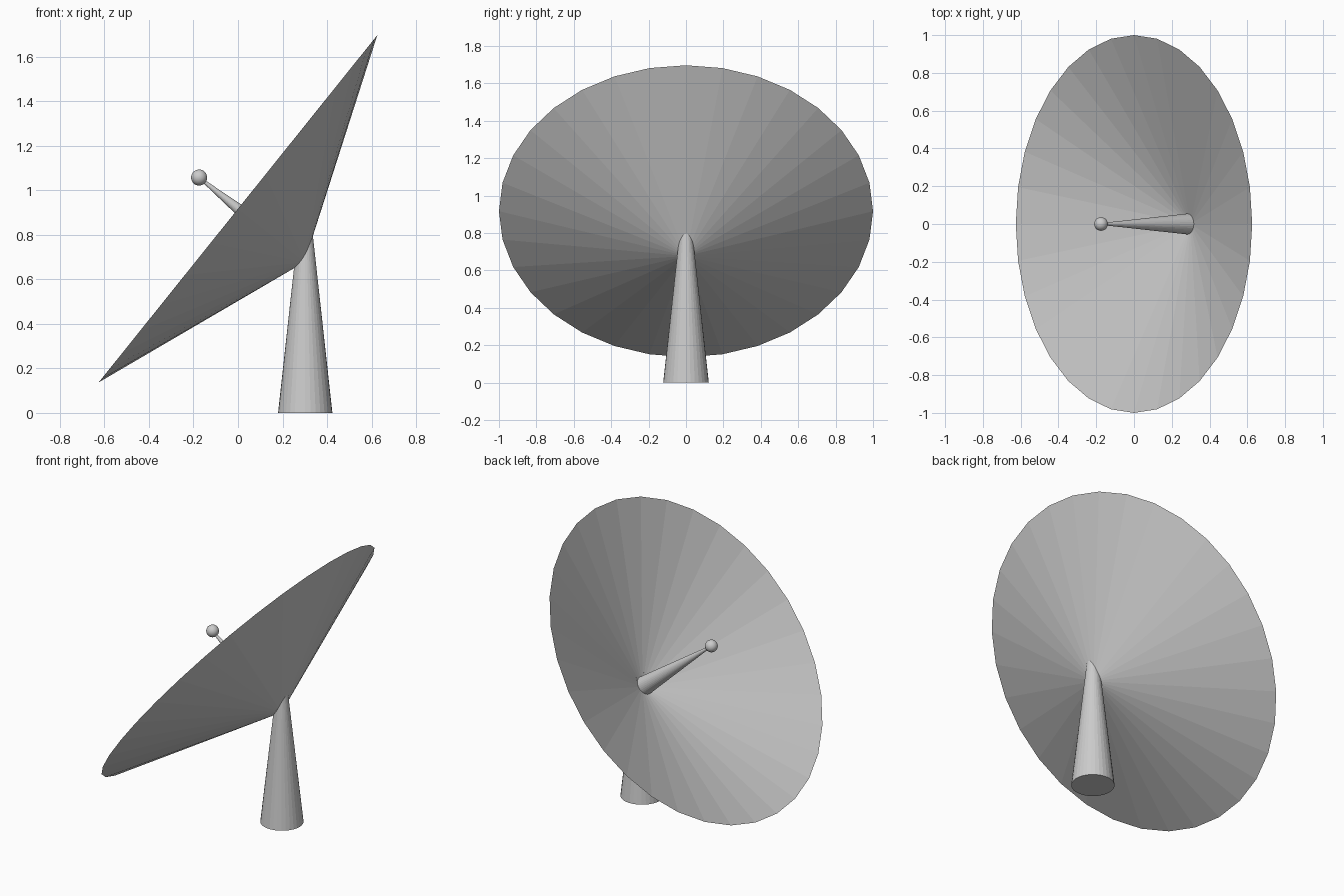
import bpy, bmesh, math
from mathutils import Vector, Matrix

if "Cube" in bpy.data.objects:
    bpy.data.objects.remove(bpy.data.objects["Cube"])

N = 32
DEPTH = 0.383                                  # dish depth for rim radius 1
AXIS = Vector((-0.78, 0, 0.6258)).normalized() # pointing direction of the dish
SIDE = Vector((0, 1, 0))
UP = SIDE.cross(AXIS)                          # in-plane "up" of the rim
APEX = Vector((0, 0, 0.917)) - AXIS * DEPTH

grey = bpy.data.materials.new("light grey")
grey.diffuse_color = (0.6, 0.6, 0.6, 1)
grey.use_nodes = True
grey.node_tree.nodes["Principled BSDF"].inputs["Base Color"].default_value = grey.diffuse_color


def ring(center, radius, a=UP, b=SIDE):
    angles = [2 * math.pi * i / N for i in range(N)]
    return [center + a * (radius * math.cos(t)) + b * (radius * math.sin(t)) for t in angles]


def finish(name, bm):
    me = bpy.data.meshes.new(name)
    bm.to_mesh(me)
    bm.free()
    me.materials.append(grey)
    ob = bpy.data.objects.new(name, me)
    bpy.context.collection.objects.link(ob)
    return ob


def tube(name, lower, upper, cap_lower=False, cap_upper=False):
    bm = bmesh.new()
    lo = [bm.verts.new(p) for p in lower]
    hi = [bm.verts.new(p) for p in upper]
    for i in range(N):
        j = (i + 1) % N
        bm.faces.new((lo[i], lo[j], hi[j], hi[i]))
    if cap_lower:
        bm.faces.new(lo[::-1])
    if cap_upper:
        bm.faces.new(hi)
    bmesh.ops.recalc_face_normals(bm, faces=bm.faces)
    return finish(name, bm)


# Dish: thin open cone, concave side facing along AXIS
bm = bmesh.new()
rim = [bm.verts.new(p) for p in ring(APEX + AXIS * DEPTH, 1.0)]
tip = bm.verts.new(APEX)
for i in range(N):
    bm.faces.new((tip, rim[i], rim[(i + 1) % N]))
finish("dish", bm)

# Tower: tapered column whose top edge follows the back of the dish
FOOT = Vector((0.302, 0, 0))


def behind_dish(p):
    d = p - APEX
    along = d.dot(AXIS)
    return along < DEPTH * (d - AXIS * along).length


def tower_point(t, z):
    r = 0.122 - 0.11 * z
    return FOOT + Vector((r * math.cos(t), r * math.sin(t), z))


top = []
for i in range(N):
    t = 2 * math.pi * i / N
    z = 0.4
    while z < 0.95 and behind_dish(tower_point(t, z)):
        z += 0.001
    top.append(tower_point(t, z))
tube("tower", ring(FOOT, 0.122, Vector((1, 0, 0)), SIDE), top, cap_lower=True)

# Feed arm: tapered rod on the dish axis
tube("feed_arm", ring(APEX + AXIS * 0.021, 0.055), ring(APEX + AXIS * 0.605, 0.005), cap_upper=True)

# Receiver ball at the focus
bm = bmesh.new()
bmesh.ops.create_uvsphere(bm, u_segments=32, v_segments=16, radius=0.036,
                          matrix=Matrix.Translation(APEX + AXIS * 0.607))
for f in bm.faces:
    f.smooth = True
finish("receiver_ball", bm)
